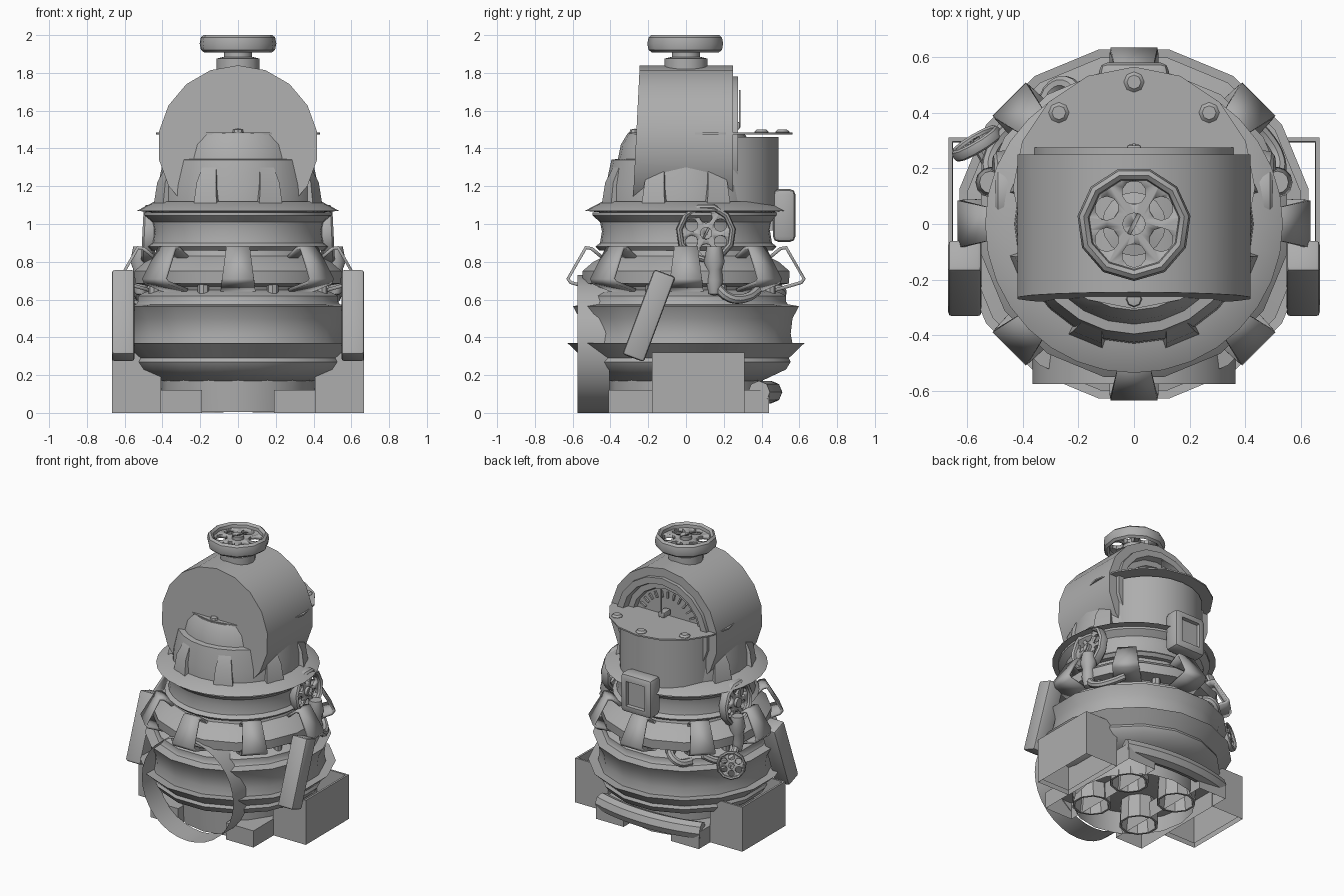
import bpy, bmesh, math
from math import sin, cos, pi, radians
from mathutils import Matrix, Vector

cube = bpy.data.objects.get("Cube")
if cube:
    bpy.data.objects.remove(cube, do_unlink=True)

GREY = (0.42, 0.42, 0.42, 1)
metal = bpy.data.materials.new("plain grey")
metal.use_nodes = True
metal.diffuse_color = GREY
metal.node_tree.nodes["Principled BSDF"].inputs["Base Color"].default_value = GREY


def activate(obj):
    bpy.ops.object.select_all(action="DESELECT")
    obj.select_set(True)
    bpy.context.view_layer.objects.active = obj


def finish(name, bm, matrix=None, angle=35):
    """Turn a bmesh into a named, shaded object."""
    if matrix:
        bm.transform(matrix)
    bmesh.ops.recalc_face_normals(bm, faces=bm.faces)
    mesh = bpy.data.meshes.new(name)
    bm.to_mesh(mesh)
    bm.free()
    mesh.materials.append(metal)
    obj = bpy.data.objects.new(name, mesh)
    bpy.context.collection.objects.link(obj)
    activate(obj)
    bpy.ops.object.shade_smooth_by_angle(angle=radians(angle))
    return obj


def lathe(name, profile, n=32, matrix=None, turn=0.0, closed=False):
    """Spin (radius, height) points around z; radius 0 closes the shape."""
    bm = bmesh.new()
    rings = []
    for r, z in profile:
        count = n if r > 0 else 1
        rings.append([bm.verts.new((r * sin(2 * pi * (i + turn) / n),
                                    -r * cos(2 * pi * (i + turn) / n), z)) for i in range(count)])
    if closed:
        rings.append(rings[0])
    for a, b in zip(rings, rings[1:]):
        for i in range(n):
            quad = [a[i % len(a)], a[(i + 1) % len(a)], b[(i + 1) % len(b)], b[i % len(b)]]
            quad = list(dict.fromkeys(quad))
            if len(quad) > 2:
                bm.faces.new(quad)
    return finish(name, bm, matrix)


def box(name, size, matrix, bevel=0.0, sunk=None, rim=0.02, depth=0.02, floor=True):
    """Box with optional rounded edges, a face inset and pushed in, or no floor."""
    bm = bmesh.new()
    bmesh.ops.create_cube(bm, size=1, matrix=Matrix.Diagonal((*size, 1)))
    bm.normal_update()
    if bevel:
        bmesh.ops.bevel(bm, geom=bm.edges[:], offset=bevel, segments=2, affect="EDGES", profile=0.5)
        bm.normal_update()
    if sunk:
        face = max(bm.faces, key=lambda f: f.normal.dot(Vector(sunk)) * f.calc_area())
        bmesh.ops.inset_region(bm, faces=[face], thickness=rim)
        bmesh.ops.inset_region(bm, faces=[face], thickness=0.004, depth=-depth)
    if not floor:
        bm.normal_update()
        low = [f for f in bm.faces if abs(f.normal.z) > 0.9 and f.calc_center_median().z < 0]
        bmesh.ops.delete(bm, geom=low, context="FACES")
    return finish(name, bm, matrix, 40)


def tube(name, points, radius):
    curve = bpy.data.curves.new(name, "CURVE")
    curve.dimensions = "3D"
    curve.bevel_depth = radius
    curve.bevel_resolution = 2
    curve.use_fill_caps = True
    curve.resolution_u = 4
    spline = curve.splines.new("BEZIER")
    spline.bezier_points.add(len(points) - 1)
    for p, co in zip(spline.bezier_points, points):
        p.co = co
        p.handle_left_type = p.handle_right_type = "AUTO"
    curve.materials.append(metal)
    obj = bpy.data.objects.new(name, curve)
    bpy.context.collection.objects.link(obj)
    activate(obj)
    bpy.ops.object.convert(target="MESH")
    bpy.ops.object.shade_smooth_by_angle(angle=radians(40))


def at(x, y, z, axis=None):
    """Placement with local z turned to an axis."""
    m = Matrix.Translation((x, y, z))
    return m @ Vector(axis).to_track_quat("Z", "Y").to_matrix().to_4x4() if axis else m


def hand_wheel(name, r, matrix):
    """Rounded rim around a web with six round holes and a slotted bolt."""
    rim = [(r * (0.89 + 0.11 * cos(k * pi / 4)), r * 0.225 * sin(k * pi / 4)) for k in range(8)]
    lathe(name + "_rim", rim, 11, matrix, closed=True)
    h = r * 0.06
    web = lathe(name + "_web", [(0, -h), (r * 0.85, -h), (r * 0.85, h), (r * 0.2, h), (r * 0.2, 3 * h), (0, 3 * h)],
                22, matrix)
    bm = bmesh.new()
    for k in range(6):
        a = pi / 3 * k + pi / 2
        bmesh.ops.create_cone(bm, cap_ends=True, segments=10, radius1=r * 0.21, radius2=r * 0.21, depth=r,
                              matrix=Matrix.Translation((r * 0.55 * cos(a), r * 0.55 * sin(a), 0)))
    slot = Matrix.Translation((0, 0, 3 * h)) @ Matrix.Rotation(1.1, 4, "Z") @ Matrix.Diagonal((r * 0.5, r * 0.06, 2 * h, 1))
    bmesh.ops.create_cube(bm, size=1, matrix=slot)
    cutter = finish(name + "_cutter", bm, matrix)
    cutter.hide_render = True
    mod = web.modifiers.new("holes", "BOOLEAN")
    mod.operation, mod.object, mod.solver = "DIFFERENCE", cutter, "EXACT"
    activate(web)
    bpy.ops.object.modifier_apply(modifier=mod.name)
    bpy.data.objects.remove(cutter, do_unlink=True)


# Lower hull: bowl, flared belt, upper belt and stepped collar
lathe("lower_hull", [(0, 0.17), (0.41, 0.17), (0.54, 0.23), (0.565, 0.27), (0.555, 0.29), (0.64, 0.37), (0.575, 0.365),
                     (0.565, 0.42), (0.575, 0.5), (0.61, 0.565), (0.55, 0.575), (0.54, 0.59), (0.54, 0.62),
                     (0.50, 0.64), (0.46, 0.65), (0.47, 0.67), (0.555, 0.685), (0.56, 0.75), (0.50, 0.80),
                     (0.44, 0.83), (0.43, 0.87), (0, 0.87)], 16, turn=0.5)

# Concave neck and brim
lathe("neck", [(0, 0.86), (0.46, 0.86), (0.48, 0.88), (0.455, 0.9), (0.445, 0.96), (0.455, 1.01), (0.495, 1.045),
               (0.495, 1.06), (0, 1.06)])
lathe("brim", [(0, 1.06), (0.44, 1.06), (0.535, 1.07), (0.44, 1.12), (0, 1.12)])

# Turret with a cap bolt and upright fins
lathe("turret", [(0.43, 1.11), (0.425, 1.2), (0.395, 1.34), (0.36, 1.345), (0.345, 1.42), (0.31, 1.478), (0, 1.485)], 24)
lathe("cap_bolt", [(0.03, 1.48), (0.025, 1.5), (0, 1.505)], 8, at(0, -0.27, 0))
for k in range(8):
    spin = Matrix.Rotation(pi / 8 + pi / 4 * k, 4, "Z")
    bm = bmesh.new()
    prism = [[bm.verts.new((s * w, -r, z)) for r, z, w in
              ((0.36, 1.11, 0.065), (0.455, 1.11, 0.065), (0.44, 1.22, 0.055), (0.4, 1.3, 0.04), (0.36, 1.3, 0.04))]
             for s in (-1, 1)]
    bm.faces.new(prism[0])
    bm.faces.new(prism[1])
    for i in range(5):
        bm.faces.new((prism[0][i], prism[0][i - 1], prism[1][i - 1], prism[1][i]))
    finish("turret_fin", bm, spin, 20)

# Head drum, its front leaning out at the bottom, with a gauge recessed in the back
drum = lathe("head_drum", [(0, -0.25), (0.425, -0.25), (0.425, 0.25), (0.365, 0.25), (0.365, 0.275), (0.32, 0.275),
                           (0.31, 0.23), (0.27, 0.23), (0.26, 0.2), (0, 0.2)], 18, at(0, 0, 1.415, (0, 1, 0)))
for v in drum.data.vertices:
    if v.co.y < -0.2:
        v.co.y = -0.245 - 0.05 * (1.84 - v.co.z)
for k in range(13):
    a = radians(15 + 12.5 * k)
    box("gauge_tick", (0.045, 0.02, 0.012),
        at(0.22 * cos(a), 0.205, 1.415 + 0.22 * sin(a)) @ Matrix.Rotation(-a, 4, "Y"))
box("gauge_needle", (0.012, 0.008, 0.2), at(0, 0.285, 1.61))
box("gauge_pivot", (0.05, 0.08, 0.04), at(0, 0.245, 1.52), 0.008)

# Rear tower, bolted lid and rear box with a sunken panel
lathe("rear_tower", [(0.36, 1.08), (0.36, 1.46), (0, 1.46)], 24, at(0, 0.13, 0))
lathe("lid", [(0, 1.475), (0.435, 1.475), (0.435, 1.485), (0, 1.485)], 16, at(0, 0.13, 0))
for x, y in ((0, 0.51), (0.27, 0.4), (-0.27, 0.4)):
    lathe("lid_bolt", [(0.037, 1.48), (0.037, 1.488), (0.025, 1.5), (0, 1.5)], 8, at(x, y, 0))
box("rear_box", (0.25, 0.12, 0.28), at(0, 0.52, 1.045), 0.03, (0, 1, 0), 0.03, 0.025)
box("rear_box_mount", (0.14, 0.1, 0.16), at(0, 0.44, 1.045))

# Top hand wheel on its stem
lathe("wheel_stem", [(0, 1.78), (0.115, 1.78), (0.115, 1.875), (0.075, 1.885), (0.075, 1.94), (0, 1.94)], 16)
hand_wheel("top_wheel", 0.205, at(0, 0, 1.955))

# Eight bent clamps around the collar, with pins between them
strip = [(0.44, 0.82), (0.50, 0.87), (0.53, 0.875), (0.625, 0.71), (0.61, 0.69), (0.47, 0.65)]
for k in range(8):
    bm = bmesh.new()
    edges = [[bm.verts.new((s * (0.062 + 0.14 * max(0, 0.87 - z)), -r, z)) for r, z in strip] for s in (-1, 1)]
    for i in range(len(strip) - 1):
        bm.faces.new((edges[0][i], edges[0][i + 1], edges[1][i + 1], edges[1][i]))
    clamp = finish("clamp", bm, Matrix.Rotation(pi / 4 * k, 4, "Z"), 25)
    solid = clamp.modifiers.new("thickness", "SOLIDIFY")
    solid.thickness, solid.offset = 0.018, 0
    a = pi / 4 * (k + 0.5)
    lathe("collar_pin", [(0, 0.62), (0.03, 0.62), (0.03, 0.7), (0, 0.7)], 8, at(0.48 * sin(a), 0.48 * cos(a), 0))

# Side gear on both sides: tilted slabs, open bins, long skids and valves
for s in (1, -1):
    box("side_slab", (0.12, 0.12, 0.48), at(s * 0.608, -0.196, 0.515) @ Matrix.Rotation(radians(-20.5), 4, "X"), 0.015)
    box("side_bin", (0.26, 0.49, 0.32), at(s * 0.537, 0.065, 0.16), 0, (0, 0, 1), 0.02, 0.3, floor=False)
    box("skid", (0.22, 0.85, 0.12), at(s * 0.3, 0.015, 0.06), floor=False)
    hand_wheel("side_wheel", 0.16, at(s * 0.47, 0.106, 0.95, (s, 0, 0.05)))
    lathe("side_wheel_stem", [(0, -0.1), (0.04, -0.1), (0.04, 0), (0, 0)], 10, at(s * 0.47, 0.106, 0.95, (s, 0, 0)))
    lathe("valve_body", [(0, 0.62), (0.03, 0.63), (0.045, 0.7), (0.04, 0.76), (0.055, 0.8), (0.04, 0.88), (0, 0.88)],
          12, at(s * 0.515, 0.15, 0))
    tube("valve_pipe", [(s * 0.515, 0.15, 0.68), (s * 0.52, 0.23, 0.61), (s * 0.47, 0.32, 0.61), (s * 0.4, 0.38, 0.65)], 0.025)

# Small valve wheel and elbow low on the right rear
small = (-0.5, 0.84, 0.15)
hand_wheel("small_wheel", 0.1, at(-0.565, 0.29, 0.59, small))
lathe("small_wheel_stem", [(0, -0.16), (0.022, -0.16), (0.022, 0), (0, 0)], 8, at(-0.565, 0.29, 0.59, small))
tube("rear_elbow", [(-0.2, 0.44, 0.66), (-0.23, 0.5, 0.65), (-0.29, 0.49, 0.61), (-0.33, 0.41, 0.6)], 0.027)

# Open round collar at the front, a thin sheet
bm = bmesh.new()
bmesh.ops.create_cone(bm, cap_ends=False, segments=32, radius1=0.365, radius2=0.365, depth=0.17)
finish("front_collar", bm, at(0, -0.49, 0.365, (0, 1, 0)))

# Rear bumper pipe, a shallow arc across the skid ends
tube("rear_bumper", [(0.1 * k, 0.45 - 0.004 * k * k, 0.11) for k in range(-4, 5)], 0.06)

# Underside: skirt around four open nozzles
lathe("base_skirt", [(0.4, 0.004), (0.41, 0.2), (0, 0.2)], 16)
for x in (0.2, -0.2):
    for y in (0.19, -0.19):
        lathe("nozzle", [(0.12, 0.19), (0.13, 0.003), (0.115, 0.003), (0.1, 0.12), (0, 0.12)], 10, at(x, y, 0))
